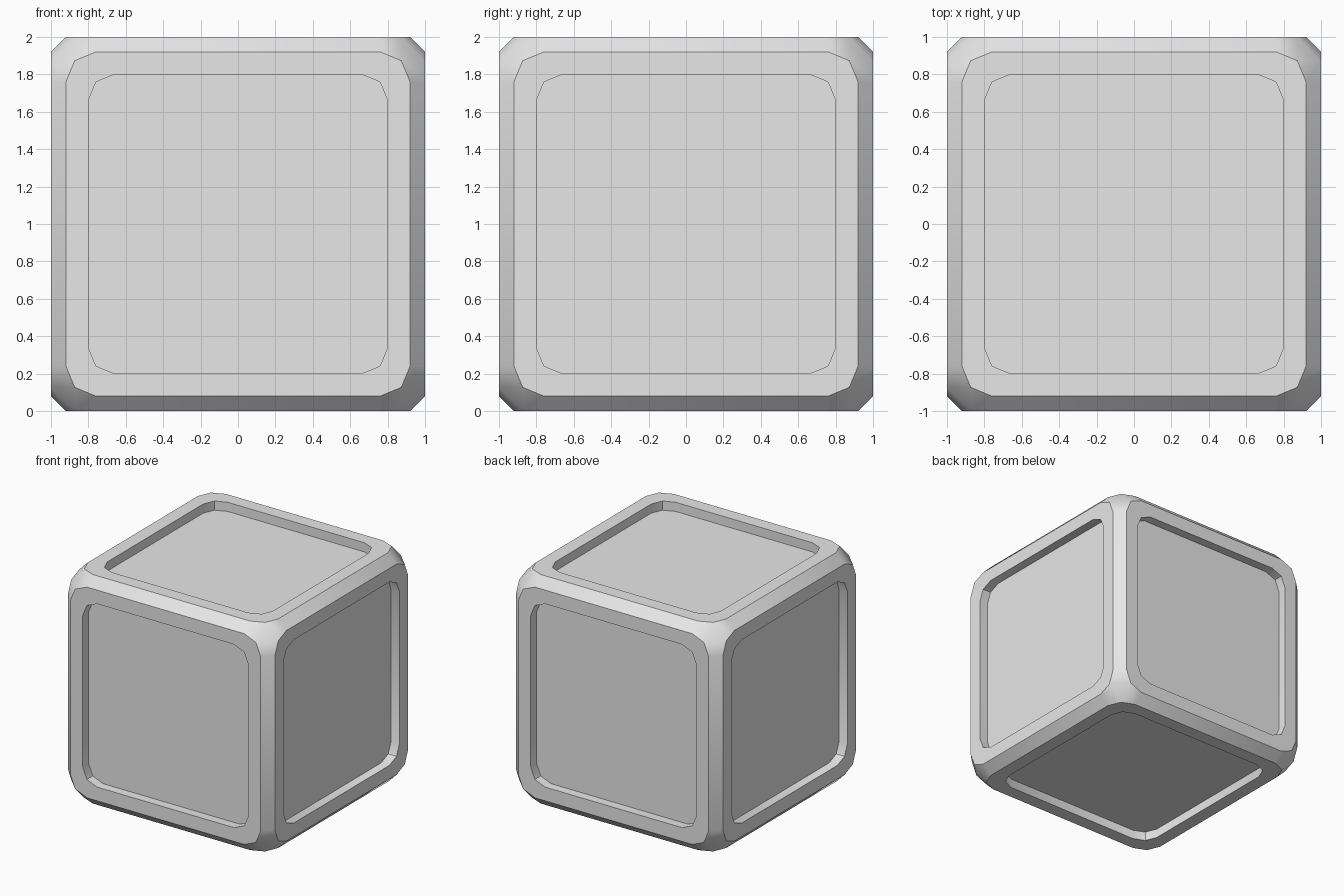
import bpy, bmesh, math
from mathutils import Vector, Matrix

if "Cube" in bpy.data.objects:
    bpy.data.objects.remove(bpy.data.objects["Cube"])

HALF = 0.92      # half width of each flat face
RADIUS = 0.16    # rounding of the face corners
INNER = 0.80     # half width of the recessed panel
DEPTH = 0.08     # recess depth

# Rounded-square outline with two segments per corner
outline = []
for q in range(4):
    for s in range(3):
        a = math.radians(45 * s)
        p = Vector((HALF - RADIUS + RADIUS * math.cos(a),
                    HALF - RADIUS + RADIUS * math.sin(a), 1))
        outline.append(Matrix.Rotation(math.radians(90 * q), 3, 'Z') @ p)

# Place the outline on all six sides and wrap them in a hull
sides = [Matrix.Rotation(math.radians(90 * k), 3, 'X') for k in range(4)]
sides += [Matrix.Rotation(math.radians(k), 3, 'Y') for k in (90, -90)]
bm = bmesh.new()
for m in sides:
    for p in outline:
        bm.verts.new(m @ p)
bmesh.ops.convex_hull(bm, input=bm.verts[:])
bmesh.ops.dissolve_limit(bm, angle_limit=0.02, verts=bm.verts[:], edges=bm.edges[:])
bmesh.ops.recalc_face_normals(bm, faces=bm.faces[:])

# Rim and recessed panel on every side
panels = [f for f in bm.faces if max(abs(c) for c in f.normal) > 0.99]
for f in panels:
    n = f.normal.copy()
    c = f.calc_center_median()
    bmesh.ops.inset_individual(bm, faces=[f], thickness=0.02)
    # scaled copy of the side outline
    k = INNER / max(max(abs(x) for x in (v.co - c)) for v in f.verts)
    for v in f.verts:
        outer = min((w for e in v.link_edges for w in [e.other_vert(v)]
                     if w not in f.verts[:]), key=lambda w: (w.co - v.co).length)
        v.co = c + (outer.co - c) * (INNER / HALF)
    bmesh.ops.inset_individual(bm, faces=[f], thickness=0.0)
    for v in f.verts:
        v.co -= n * DEPTH

bmesh.ops.translate(bm, verts=bm.verts[:], vec=(0, 0, 1))
me = bpy.data.meshes.new("panelled_cube")
bm.to_mesh(me)
bm.free()
cube = bpy.data.objects.new("panelled_cube", me)
bpy.context.collection.objects.link(cube)

# Plain light grey
mat = bpy.data.materials.new("light_grey")
mat.diffuse_color = (0.8, 0.8, 0.8, 1)
mat.use_nodes = True
mat.node_tree.nodes["Principled BSDF"].inputs["Base Color"].default_value = mat.diffuse_color
me.materials.append(mat)

# Smooth bevels and rounded walls, sharp face borders
bpy.context.view_layer.objects.active = cube
cube.select_set(True)
bpy.ops.object.shade_smooth_by_angle(angle=math.radians(35))
